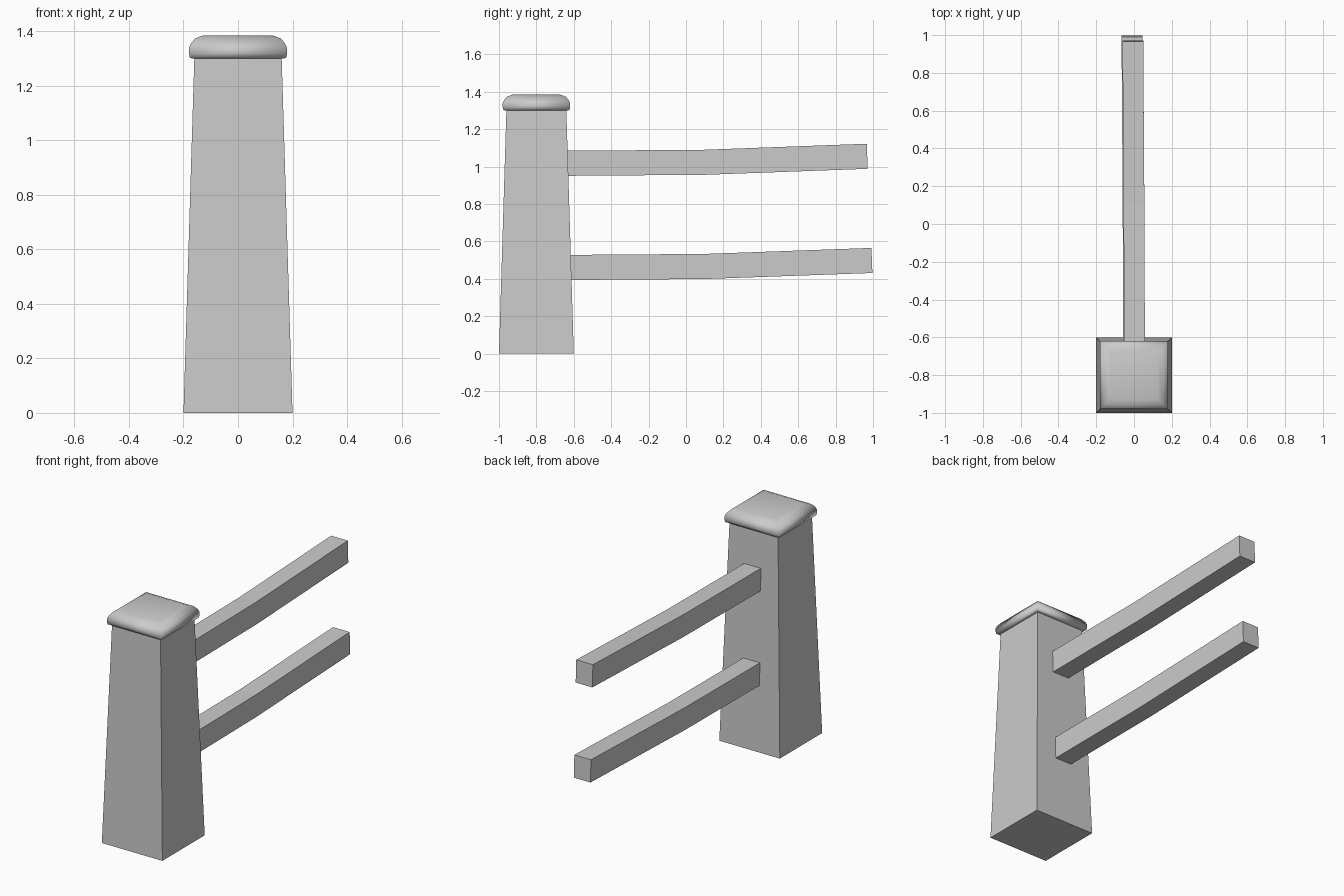
import bpy
import math

if "Cube" in bpy.data.objects:
    bpy.data.objects.remove(bpy.data.objects["Cube"])

# Single plain grey
grey = bpy.data.materials.new("plain grey")
grey.use_nodes = True
COLOUR = (0.6, 0.6, 0.6, 1)
grey.diffuse_color = COLOUR
grey.node_tree.nodes["Principled BSDF"].inputs["Base Color"].default_value = COLOUR


def loft(name, rings):
    """Skin four-cornered rings and close both ends."""
    verts = [p for ring in rings for p in ring]
    faces = [(3, 2, 1, 0), tuple(len(verts) - 4 + i for i in range(4))]
    for r in range(len(rings) - 1):
        for i in range(4):
            a, b = r * 4 + i, r * 4 + (i + 1) % 4
            faces.append((a, b, b + 4, a + 4))
    mesh = bpy.data.meshes.new(name)
    mesh.from_pydata(verts, [], faces)
    mesh.materials.append(grey)
    obj = bpy.data.objects.new(name, mesh)
    bpy.context.collection.objects.link(obj)
    return obj


def square(half, z, y=-0.8):
    return [(sx * half, y + sy * half, z)
            for sx, sy in ((-1, -1), (1, -1), (1, 1), (-1, 1))]


# Tapered post
loft("post", [square(0.2, 0), square(0.16, 1.31)])

# Rounded cap
cap = loft("post_cap", [square(h, z) for h, z in (
    (0.168, 1.3), (0.177, 1.304), (0.18, 1.318), (0.18, 1.338),
    (0.173, 1.355), (0.157, 1.374), (0.127, 1.385))])
bpy.context.view_layer.objects.active = cap
cap.select_set(True)
bpy.ops.object.shade_smooth_by_angle(angle=math.radians(95))


# Rails with a slight bend, each section square to its path
def rail(name, path, half_x=0.055, half_z=0.067):
    rings = []
    for x, y, z, tilt in path:
        dy, dz = -half_z * math.sin(tilt), half_z * math.cos(tilt)
        rings.append([(x + sx * half_x, y + s * dy, z + s * dz)
                      for sx, s in ((1, -1), (-1, -1), (-1, 1), (1, 1))])
    return loft(name, rings)


for name, z, end, shift in (("upper_rail", 1.017, 0.969, 0.003),
                            ("lower_rail", 0.46, 0.994, -0.002)):
    rail(name, [(shift, -0.72, z, 0), (shift - 0.003, 0.1, z + 0.006, 0.02),
                (shift - 0.009, end, z + 0.038, 0.04)])
